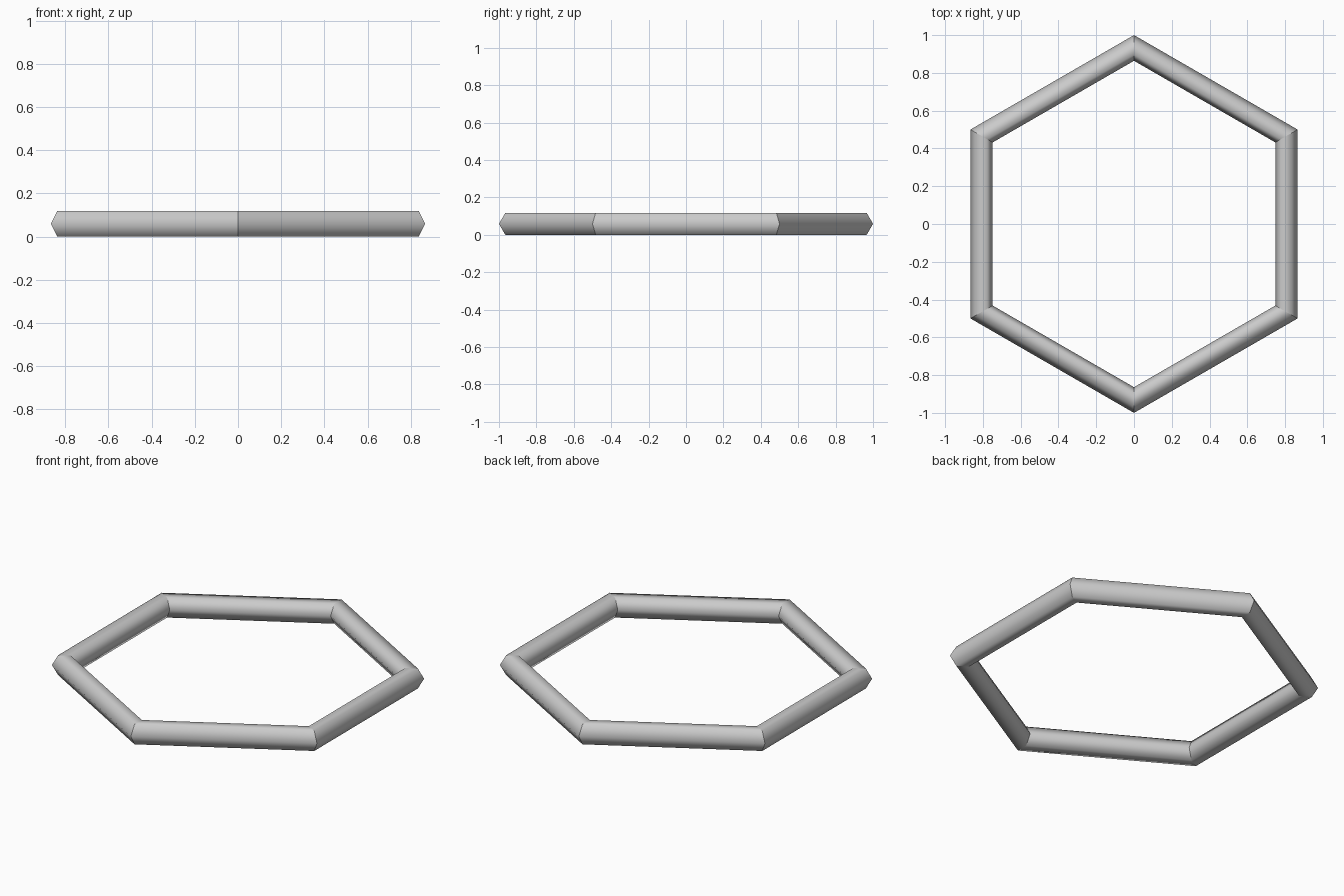
import bpy
import bmesh
from math import sin, cos, pi

if "Cube" in bpy.data.objects:
    bpy.data.objects.remove(bpy.data.objects["Cube"])

SIDES = 6            # corners of the ring
TUBE_SIDES = 6       # sides of the tube
TUBE_R = 0.068       # tube radius, measured at a corner
RING_R = 1 - TUBE_R
HEIGHT = TUBE_R * sin(pi / 3)

# hexagonal ring made of mitred tube sections
bm = bmesh.new()
rings = []
for i in range(SIDES):
    a = pi / 2 + i * 2 * pi / SIDES
    ring = []
    for j in range(TUBE_SIDES):
        b = j * 2 * pi / TUBE_SIDES
        d = RING_R + TUBE_R * cos(b)
        ring.append(bm.verts.new((d * cos(a), d * sin(a), HEIGHT + TUBE_R * sin(b))))
    rings.append(ring)

for i in range(SIDES):
    r0, r1 = rings[i], rings[(i + 1) % SIDES]
    for j in range(TUBE_SIDES):
        k = (j + 1) % TUBE_SIDES
        bm.faces.new((r0[j], r1[j], r1[k], r0[k])).smooth = True

# crisp mitre joints, soft shading around the tube
for ring in rings:
    for j in range(TUBE_SIDES):
        bm.edges.get((ring[j], ring[(j + 1) % TUBE_SIDES])).smooth = False

bmesh.ops.recalc_face_normals(bm, faces=bm.faces)
mesh = bpy.data.meshes.new("hexagonal_ring")
bm.to_mesh(mesh)
bm.free()
obj = bpy.data.objects.new("hexagonal_ring", mesh)
bpy.context.collection.objects.link(obj)
